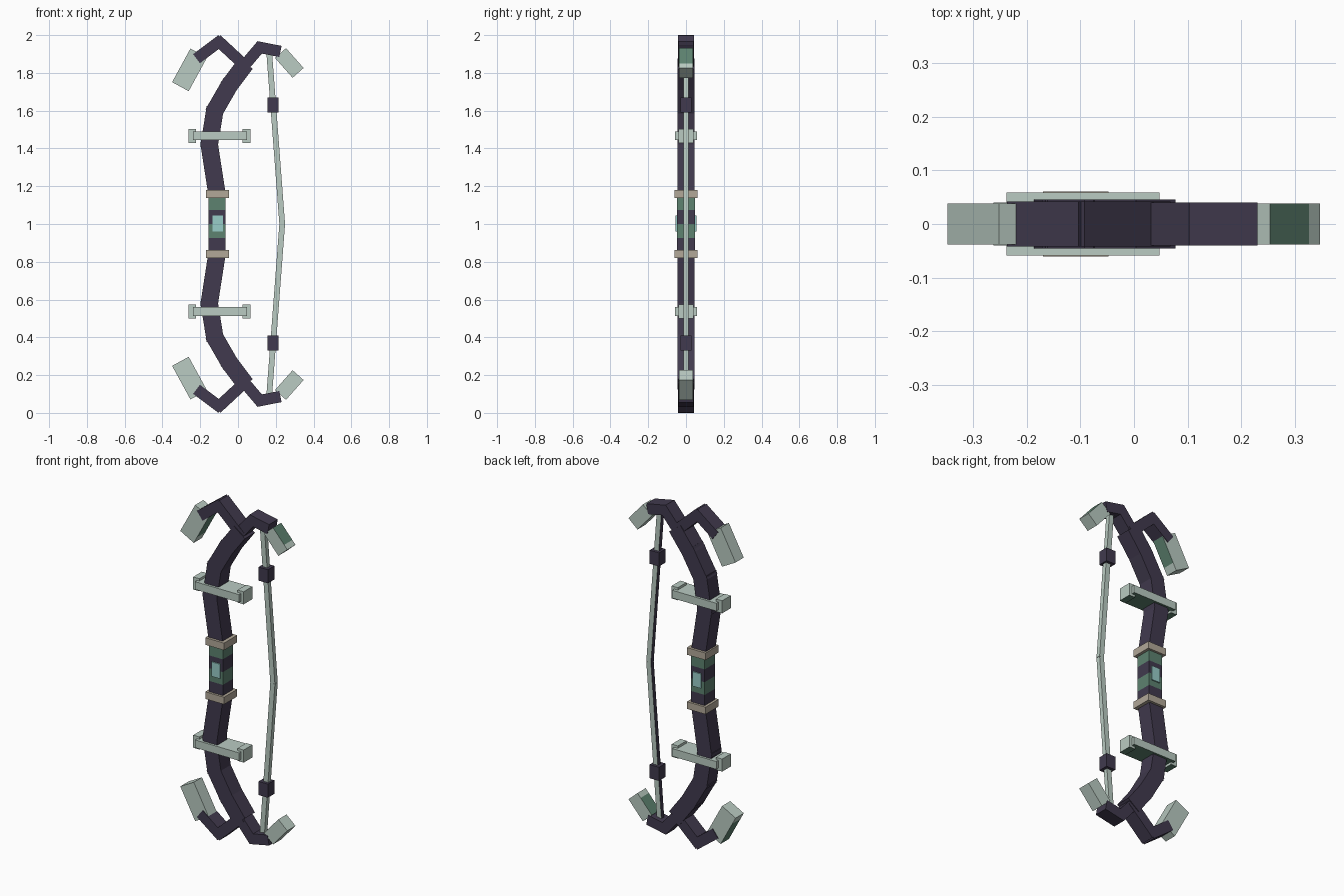
import bpy
import bmesh
from mathutils import Matrix, Vector

cube = bpy.data.objects.get("Cube")
if cube:
    bpy.data.objects.remove(cube, do_unlink=True)


def material(name, hex_code):
    """Flat material from an sRGB hex colour."""
    srgb = [int(hex_code[i:i + 2], 16) / 255 for i in (0, 2, 4)]
    linear = [((c + 0.055) / 1.055) ** 2.4 for c in srgb] + [1.0]
    mat = bpy.data.materials.new(name)
    mat.use_nodes = True
    mat.diffuse_color = linear
    mat.node_tree.nodes["Principled BSDF"].inputs["Base Color"].default_value = linear
    return mat


DARK = material("dark purple wood", "413A4E")
PALE = material("pale sage", "BACBC2")
GREEN = material("deep green", "5D8270")
BEIGE = material("beige binding", "B2A898")
CYAN = material("cyan gem", "98CDC8")


def beam(name, start, end, width, depth, mat, accent=None, extend=0.0):
    """Box between two (x, z) points; the accent colours its side face left of travel."""
    a, b = Vector((start[0], 0, start[1])), Vector((end[0], 0, end[1]))
    along = (b - a).normalized()
    across = along.cross(Vector((0, 1, 0)))
    bm = bmesh.new()
    bmesh.ops.create_cube(bm, size=1)
    bm.normal_update()
    for face in bm.faces:
        face.material_index = int(accent is not None and face.normal.z > 0.5)
    size = Matrix.Diagonal(((b - a).length + 2 * extend, depth, width, 1))
    turn = Matrix((along, (0, 1, 0), across)).transposed().to_4x4()
    bm.transform(Matrix.Translation((a + b) / 2) @ turn @ size)
    mesh = bpy.data.meshes.new(name)
    bm.to_mesh(mesh)
    bm.free()
    mesh.materials.append(mat)
    if accent:
        mesh.materials.append(accent)
    obj = bpy.data.objects.new(name, mesh)
    bpy.context.collection.objects.link(obj)
    return obj


def chain(name, points, width, depth, mat):
    """Overlapping beams along a path."""
    for i, (p, q) in enumerate(zip(points, points[1:])):
        beam(f"{name}_{i + 1}", p, q, width, depth, mat, extend=0.018)


LIMB = [(-0.11, 1.15), (-0.152, 1.42), (-0.123, 1.6), (-0.045, 1.735), (0.03, 1.835)]
TIP = [(0.03, 1.835), (0.115, 1.935), (0.207, 1.917)]
BRANCH = [(0.035, 1.84), (-0.1, 1.965), (-0.205, 1.886)]
BLADES = {"left": ((0.225, 1.905), (0.318, 1.8), 0.078),
          "right": ((-0.208, 1.905), (-0.305, 1.727), 0.1)}

# Both halves of the bow, mirrored about the grip
for side, flip in (("upper", False), ("lower", True)):
    def place(p):
        return (p[0], 2 - p[1]) if flip else p

    chain(f"{side}_limb", [place(p) for p in LIMB], 0.092, 0.092, DARK)
    chain(f"{side}_tip", [place(p) for p in TIP], 0.06, 0.08, DARK)
    chain(f"{side}_branch", [place(p) for p in BRANCH], 0.06, 0.084, DARK)

    # Blades with one green face that stops short of the end
    for hand, (root, end, width) in BLADES.items():
        a, b = Vector(place(root)), Vector(place(end))
        split = a.lerp(b, 0.78)
        beam(f"{side}_{hand}_blade", a, split, width, 0.076, PALE, GREEN)
        beam(f"{side}_{hand}_blade_end", split, b, width, 0.076, PALE)

    # Crossbar with upright end caps, green underneath
    z = 0.537 if flip else 1.467
    beam(f"{side}_crossbar", (0.048, z), (-0.238, z), 0.046, 0.118, PALE, GREEN)
    for hand, x in (("left", 0.045), ("right", -0.243)):
        beam(f"{side}_crossbar_{hand}_cap", (x + 0.02, z), (x - 0.02, z),
             0.074, 0.08, PALE, GREEN)

    # Bowstring half, run upwards so its inner face is dark
    ends = sorted([place((0.165, 1.91)), place((0.234, 1.0))], key=lambda p: p[1])
    beam(f"{side}_string", *ends, 0.03, 0.026, PALE, DARK)
    beam(f"{side}_string_bead", place((0.185, 1.59)), place((0.185, 1.67)),
         0.06, 0.06, DARK)

    # Binding ring at the end of the grip
    beam(f"{side}_binding", place((-0.109, 1.138)), place((-0.109, 1.18)),
         0.122, 0.122, BEIGE)

# Grip made of alternating bands
heights = [0.86, 0.925, 1.0, 1.075, 1.14]
for i, (low, high) in enumerate(zip(heights, heights[1:])):
    beam(f"grip_band_{i + 1}", (-0.11, low), (-0.11, high), 0.09, 0.096,
         GREEN if i % 2 else DARK)

# Gem plates on the front and back of the grip
for name, y in (("front_gem", -0.051), ("back_gem", 0.051)):
    gem = beam(name, (-0.107, 0.96), (-0.107, 1.045), 0.055, 0.008, CYAN)
    gem.location.y = y
